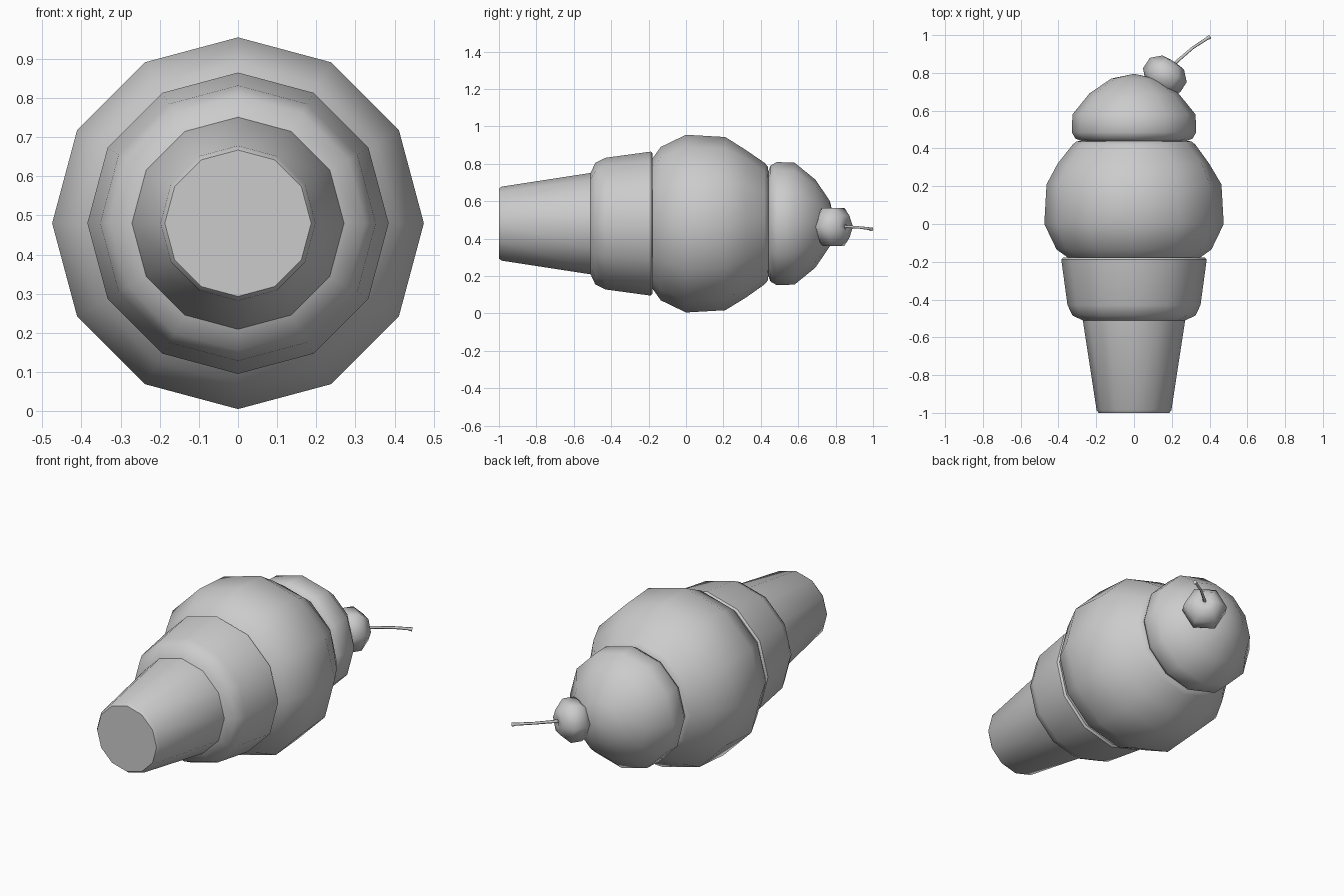
import bpy, bmesh, math, random
from mathutils import Vector

if "Cube" in bpy.data.objects:
    bpy.data.objects.remove(bpy.data.objects["Cube"])

random.seed(4)
CZ = 0.48  # height of the long axis


def lathe(name, profile, sides, origin, axis, angle=45, jitter=None):
    """Revolve (radius, distance) pairs around an axis lying near the ground plane."""
    a = Vector(axis).normalized()
    u = Vector((a.y, -a.x, 0)).normalized()
    v = a.cross(u)
    bm = bmesh.new()
    rings = []
    for i, (r, d) in enumerate(profile):
        c = Vector(origin) + a * d
        if r == 0:
            rings.append([bm.verts.new(c)])
            continue
        ring = []
        for k in range(sides):
            t = 2 * math.pi * k / sides
            rr = r + (jitter(i, t) if jitter else 0)
            ring.append(bm.verts.new(c + (u * math.cos(t) + v * math.sin(t)) * rr))
        rings.append(ring)
    for p, q in zip(rings, rings[1:]):
        for k in range(sides):
            n = (k + 1) % sides
            if len(p) == 1:
                bm.faces.new((p[0], q[n], q[k]))
            elif len(q) == 1:
                bm.faces.new((p[k], p[n], q[0]))
            else:
                bm.faces.new((p[k], p[n], q[n], q[k]))
    bmesh.ops.recalc_face_normals(bm, faces=bm.faces)
    me = bpy.data.meshes.new(name)
    bm.to_mesh(me)
    bm.free()
    ob = bpy.data.objects.new(name, me)
    bpy.context.collection.objects.link(ob)
    bpy.ops.object.select_all(action='DESELECT')
    ob.select_set(True)
    bpy.context.view_layer.objects.active = ob
    bpy.ops.object.shade_smooth_by_angle(angle=math.radians(angle))
    return ob


Y = (0, 1, 0)
O = (0, 0, CZ)

# Wafer cup with flared collar and thin rim
lathe("wafer_cone", [(0, -1), (0.187, -1), (0.198, -0.985), (0.271, -0.51),
                     (0.325, -0.485), (0.352, -0.43), (0.385, -0.188),
                     (0.375, -0.178), (0.34, -0.185)], 12, O, Y, 50)


# Large scoop, slightly lumpy on its upper shoulder
def lumps(i, t):
    return random.uniform(-0.012, 0.012) if i == 4 and math.cos(t) > -0.3 else 0


lathe("large_scoop", [(0.34, -0.185), (0.41, -0.135), (0.475, 0), (0.463, 0.21),
                      (0.404, 0.32), (0.325, 0.42), (0.305, 0.437), (0.28, 0.44)],
      12, O, Y, 60, lumps)

# Small scoop with rolled lower edge
lathe("small_scoop", [(0.28, 0.44), (0.31, 0.452), (0.329, 0.485), (0.326, 0.58),
                      (0.235, 0.692), (0.12, 0.77), (0, 0.795)], 12, O, Y, 60)

# Cherry tilted to one side
lathe("cherry", [(0, -0.1), (0.07, -0.085), (0.117, -0.035), (0.117, 0.03),
                 (0.068, 0.078), (0.022, 0.083), (0, 0.07)], 6,
      (0.165, 0.79, 0.463), (0.55, 0.84, 0), 70)

# Bent stem
cu = bpy.data.curves.new("cherry_stem", 'CURVE')
cu.dimensions = '3D'
cu.bevel_depth = 0.009
cu.bevel_resolution = 1
cu.use_fill_caps = True
sp = cu.splines.new('POLY')
pts = [(0.2, 0.83, 0.465, 1), (0.23, 0.863, 0.464, 0.9), (0.31, 0.932, 0.459, 0.8),
       (0.385, 0.981, 0.453, 0.9), (0.403, 0.992, 0.45, 1.3)]
sp.points.add(len(pts) - 1)
for p, (x, y, z, r) in zip(sp.points, pts):
    p.co = (x, y, z, 1)
    p.radius = r
stem = bpy.data.objects.new("cherry_stem", cu)
bpy.context.collection.objects.link(stem)
